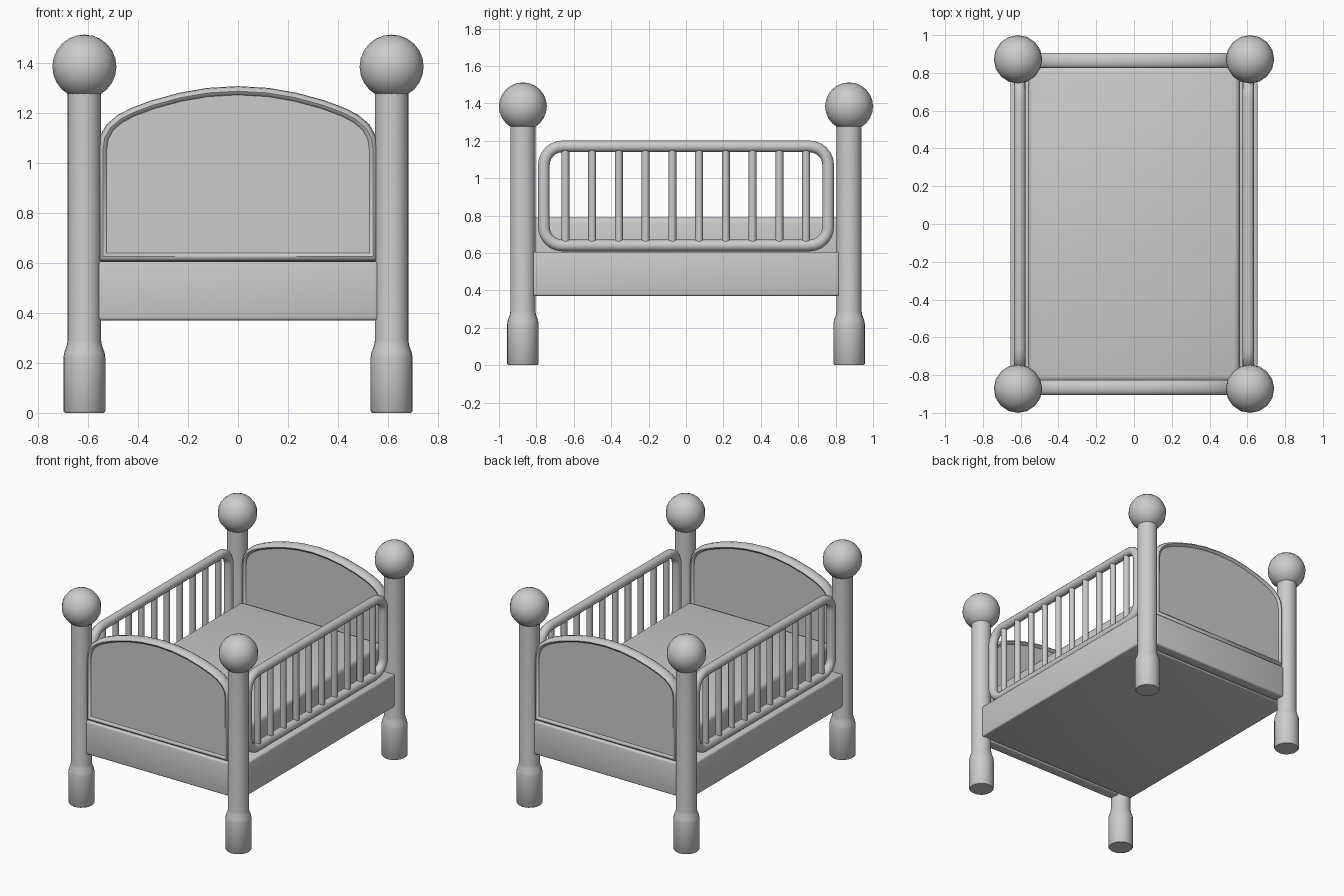
import bpy, bmesh
from math import sin, cos, pi, radians

cube = bpy.data.objects.get("Cube")
if cube:
    bpy.data.objects.remove(cube, do_unlink=True)

grey = bpy.data.materials.new("plain grey")
grey.use_nodes = True
COLOUR = (0.6, 0.6, 0.6, 1)
grey.diffuse_color = COLOUR
grey.node_tree.nodes["Principled BSDF"].inputs["Base Color"].default_value = COLOUR


def finish(name, bm, loc=(0, 0, 0), angle=40):
    bmesh.ops.recalc_face_normals(bm, faces=bm.faces[:])
    mesh = bpy.data.meshes.new(name)
    bm.to_mesh(mesh)
    bm.free()
    mesh.materials.append(grey)
    ob = bpy.data.objects.new(name, mesh)
    ob.location = loc
    bpy.context.collection.objects.link(ob)
    bpy.ops.object.select_all(action='DESELECT')
    ob.select_set(True)
    bpy.context.view_layer.objects.active = ob
    bpy.ops.object.shade_smooth_by_angle(angle=radians(angle))
    return ob


def box(name, lo, hi, bevel):
    bm = bmesh.new()
    bmesh.ops.create_cube(bm, size=1)
    for v in bm.verts:
        v.co = [a + (b - a) * (c + 0.5) for a, b, c in zip(lo, hi, v.co)]
    bmesh.ops.bevel(bm, geom=bm.edges[:], offset=bevel, segments=3,
                    profile=0.5, affect='EDGES')
    return finish(name, bm)


def lathe(name, profile, loc, sides=24):
    bm = bmesh.new()
    rings = [[bm.verts.new((r * cos(2 * pi * i / sides), r * sin(2 * pi * i / sides), z))
              for i in range(sides)] for r, z in profile]
    for a, b in zip(rings, rings[1:]):
        for i in range(sides):
            j = (i + 1) % sides
            bm.faces.new((a[i], a[j], b[j], b[i]))
    bm.faces.new(rings[0])
    bm.faces.new(rings[-1])
    return finish(name, bm, loc)


def loop_tube(name, path, normal_axis, r_in, r_side, loc, sides=12):
    """Closed tube around a flat outline; r_side is its half depth."""
    bm = bmesh.new()
    n = len(path)
    rings = []
    for i, (u, z) in enumerate(path):
        (pu, pz), (qu, qz) = path[i - 1], path[(i + 1) % n]
        # Mitred outward direction
        d1, d2 = (u - pu, z - pz), (qu - u, qz - z)
        l1, l2 = (d1[0]**2 + d1[1]**2)**.5, (d2[0]**2 + d2[1]**2)**.5
        n1, n2 = (d1[1] / l1, -d1[0] / l1), (d2[1] / l2, -d2[0] / l2)
        k = 1 + n1[0] * n2[0] + n1[1] * n2[1]
        m = ((n1[0] + n2[0]) / k, (n1[1] + n2[1]) / k)
        ring = []
        for s in range(sides):
            a = 2 * pi * s / sides
            w, d = r_in * cos(a), r_side * sin(a)
            p = (u + m[0] * w, z + m[1] * w)
            co = (p[0], d, p[1]) if normal_axis == 'Y' else (d, p[0], p[1])
            ring.append(bm.verts.new(co))
        rings.append(ring)
    for i in range(n):
        a, b = rings[i], rings[(i + 1) % n]
        for s in range(sides):
            t = (s + 1) % sides
            bm.faces.new((a[s], a[t], b[t], b[s]))
    return finish(name, bm, loc)


def slab(name, path, half, loc):
    bm = bmesh.new()
    front = [bm.verts.new((x, -half, z)) for x, z in path]
    back = [bm.verts.new((x, half, z)) for x, z in path]
    bm.faces.new(front)
    bm.faces.new(back)
    for i in range(len(path)):
        j = (i + 1) % len(path)
        bm.faces.new((front[i], front[j], back[j], back[i]))
    return finish(name, bm, loc)


# Arched end board outline, counter-clockwise from the bottom left
half_arch = [(0.54, 0.625), (0.54, 1.05), (0.533, 1.098), (0.51, 1.14), (0.47, 1.174),
             (0.42, 1.2), (0.34, 1.23), (0.23, 1.26), (0.12, 1.279)]
arch = half_arch + [(0, 1.286)] + [(-x, z) for x, z in reversed(half_arch)]

# Rounded rectangle for the side rails
CORNER, RAIL_Y, RAIL_LOW, RAIL_TOP = 0.1, 0.76, 0.64, 1.17
rail = []
for sy, cz, start in ((1, RAIL_LOW + CORNER, -90), (1, RAIL_TOP - CORNER, 0),
                      (-1, RAIL_TOP - CORNER, 90), (-1, RAIL_LOW + CORNER, 180)):
    for i in range(7):
        a = radians(start + 15 * i)
        rail.append((sy * (RAIL_Y - CORNER) + CORNER * cos(a), cz + CORNER * sin(a)))

# Bed base and mattress
box("bed_base", (-0.655, -0.82, 0.37), (0.655, 0.82, 0.605), 0.012)
box("mattress", (-0.56, -0.835, 0.5), (0.56, 0.835, 0.79), 0.03)

# End boards with rim and lower beam
for end, s in (("foot", -1), ("head", 1)):
    y = s * 0.865
    box(end + "_beam", (-0.56, y - 0.04, 0.37), (0.56, y + 0.04, 0.605), 0.012)
    slab(end + "_panel", arch, 0.025, (0, y, 0))
    loop_tube(end + "_rim", arch, 'Y', 0.02, 0.04, (0, y, 0))

# Side rails with bars
for side, s in (("left", 1), ("right", -1)):
    x = s * 0.605
    loop_tube(side + "_rail", rail, 'X', 0.031, 0.031, (x, 0, 0))
    for i in range(10):
        lathe(f"{side}_bar_{i + 1}", [(0.021, RAIL_LOW), (0.021, RAIL_TOP)],
              (x, -0.645 + i * 0.143, 0), 12)

# Corner posts with ball tops
post = [(0.078, 0), (0.084, 0.008), (0.084, 0.22), (0.081, 0.24),
        (0.07, 0.27), (0.067, 0.29), (0.067, 1.32)]
for side, sx in (("left", 1), ("right", -1)):
    for end, sy in (("front", -1), ("back", 1)):
        loc = (sx * 0.614, sy * 0.872, 0)
        lathe(f"{end}_{side}_post", post, loc)
        bm = bmesh.new()
        bmesh.ops.create_uvsphere(bm, u_segments=16, v_segments=12, radius=0.128)
        finish(f"{end}_{side}_ball", bm, (loc[0], loc[1], 1.384))
